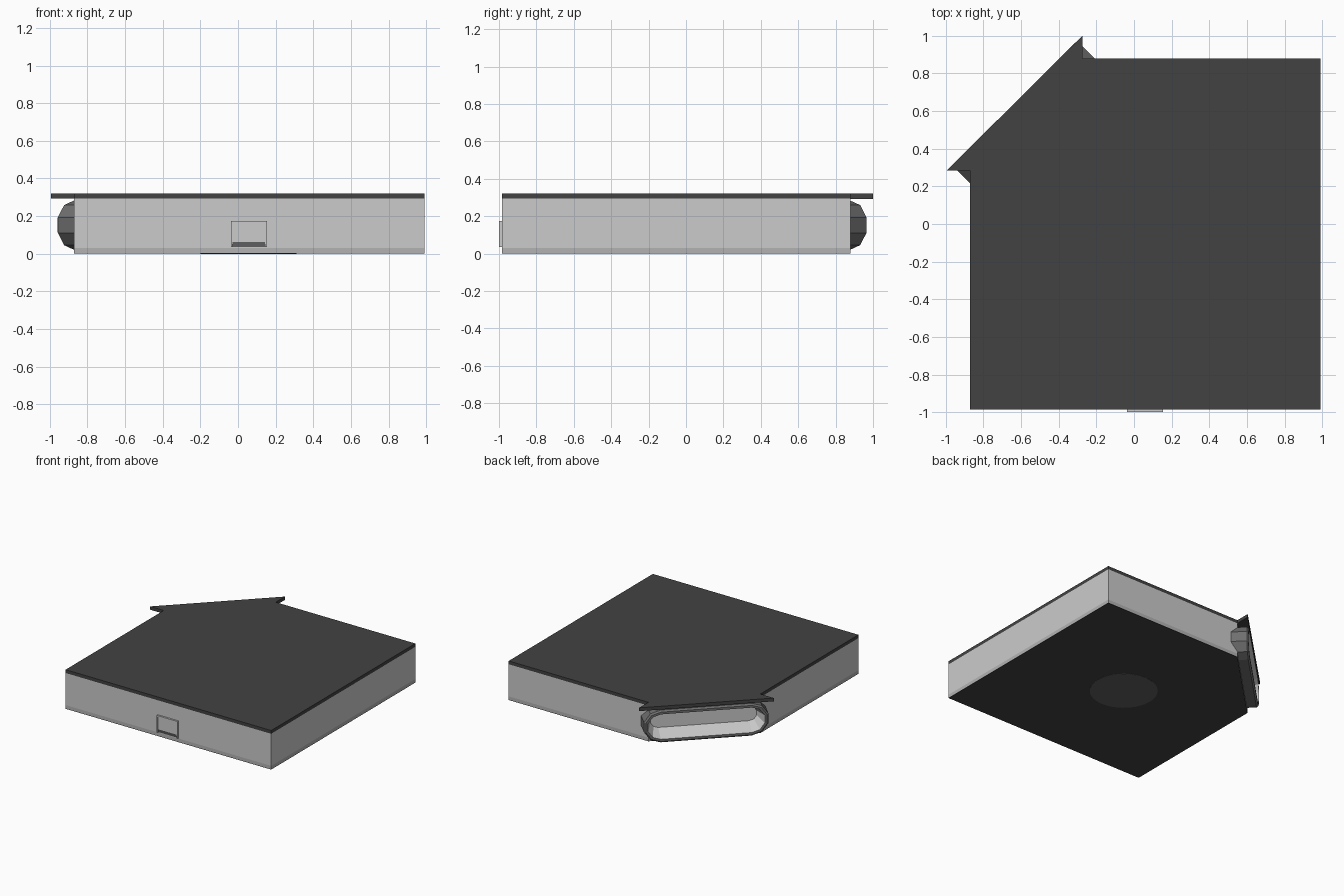
import bpy, bmesh, math
from mathutils import Vector

if "Cube" in bpy.data.objects:
    bpy.data.objects.remove(bpy.data.objects["Cube"])


def material(name, v):
    m = bpy.data.materials.new(name)
    m.diffuse_color = (v, v, v, 1)
    m.use_nodes = True
    m.node_tree.nodes["Principled BSDF"].inputs["Base Color"].default_value = m.diffuse_color
    return m


DARK = material("dark", 0.055)
TRIM = material("trim", 0.16)


def finish(bm, name, mats=()):
    bmesh.ops.recalc_face_normals(bm, faces=bm.faces)
    me = bpy.data.meshes.new(name)
    bm.to_mesh(me)
    bm.free()
    for m in mats:
        me.materials.append(m)
    ob = bpy.data.objects.new(name, me)
    bpy.context.collection.objects.link(ob)
    return ob


def loft(name, loops, mats=(), inner_from=None):
    """Skin closed loops in order and cap both ends."""
    bm = bmesh.new()
    rings = [[bm.verts.new(p) for p in lp] for lp in loops]
    n = len(rings[0])
    for k, (a, b) in enumerate(zip(rings, rings[1:])):
        for i in range(n):
            f = bm.faces.new((a[i], a[(i + 1) % n], b[(i + 1) % n], b[i]))
            if inner_from is not None and k >= inner_from:
                f.material_index = 1
    bm.faces.new(rings[0])
    f = bm.faces.new(rings[-1])
    if inner_from is not None:
        f.material_index = 1
    return finish(bm, name, mats)


def slab(name, outline, z0, z1, mats=()):
    return loft(name, [[(x, y, z) for x, y in outline] for z in (z0, z1)], mats)


def box(name, x0, x1, y0, y1, z0, z1, mats=()):
    return slab(name, [(x0, y0), (x1, y0), (x1, y1), (x0, y1)], z0, z1, mats)


L, R, F, B = -0.872, 0.99, -0.985, 0.88
BODY = [(L, F), (R, F), (R, B), (-0.275, B), (L, 0.285)]
ROOF = [(L, F), (R, F), (R, B), (-0.275, B), (-0.275, 1.0), (-0.995, 0.285), (L, 0.285)]

# Body shell, base band, underside and lid
walls = slab("side_walls", BODY, 0.03, 0.293)
slab("base_band", BODY, 0.003, 0.03, [material("band", 0.45)])
slab("underside", BODY, 0.0, 0.003, [DARK])
slab("top_plate", ROOF, 0.293, 0.32, [DARK])

# Round pad under the body
pad = [(0.055 + 0.255 * math.cos(math.tau * i / 48),
        -0.055 + 0.255 * math.sin(math.tau * i / 48)) for i in range(48)]
slab("bottom_pad", pad, -0.001, 0.002, [material("pad", 0.12)])

# Corner window: stadium with decagonal ends, facing back left
MID = Vector((-0.635, 0.6425, 0.152))
U = Vector((1, 1, 0)).normalized()
N = Vector((-1, 1, 0)).normalized()


def stadium(r, w):
    pts = []
    for side in (1, -1):
        for k in range(6):
            a = math.radians(-90 + 36 * k)
            u, z = 0.343 + r * math.cos(a), r * math.sin(a)
            pts.append(MID + U * u * side + Vector((0, 0, z * side)) + N * w)
    return pts


loft("corner_window",
     [stadium(r, w) for r, w in ((0.132, -0.18), (0.132, -0.012), (0.12, 0.0),
                                 (0.102, 0.0), (0.06, -0.12))],
     [TRIM, material("window", 0.6)], inner_from=3)

# Opening in the walls for the window
cutter = loft("window_cutter", [stadium(0.115, -0.17), stadium(0.115, 0.1)])
cutter.hide_render = True
cutter.hide_set(True)
cut = walls.modifiers.new("opening", "BOOLEAN")
cut.operation = "DIFFERENCE"
cut.solver = "EXACT"
cut.object = cutter

# Front port: thin frame, recessed panel and sloped sill
x0, x1, z0, z1, t = -0.037, 0.153, 0.035, 0.175, 0.009
for side, a, b in (("left", x0, x0 + t), ("right", x1 - t, x1)):
    box("port_frame_" + side, a, b, -1.0, F + 0.01, z0, z1)
box("port_frame_top", x0 + t, x1 - t, -1.0, F + 0.01, z1 - t, z1)
box("port_panel", x0 + t, x1 - t, -0.995, F + 0.01, z0 + 0.027, z1 - t)
sill = [(-0.995, z0 + 0.027), (-0.987, z0), (F + 0.01, z0), (F + 0.01, z0 + 0.027)]
loft("port_sill", [[(x, y, z) for y, z in sill] for x in (x0 + t, x1 - t)], [TRIM])
